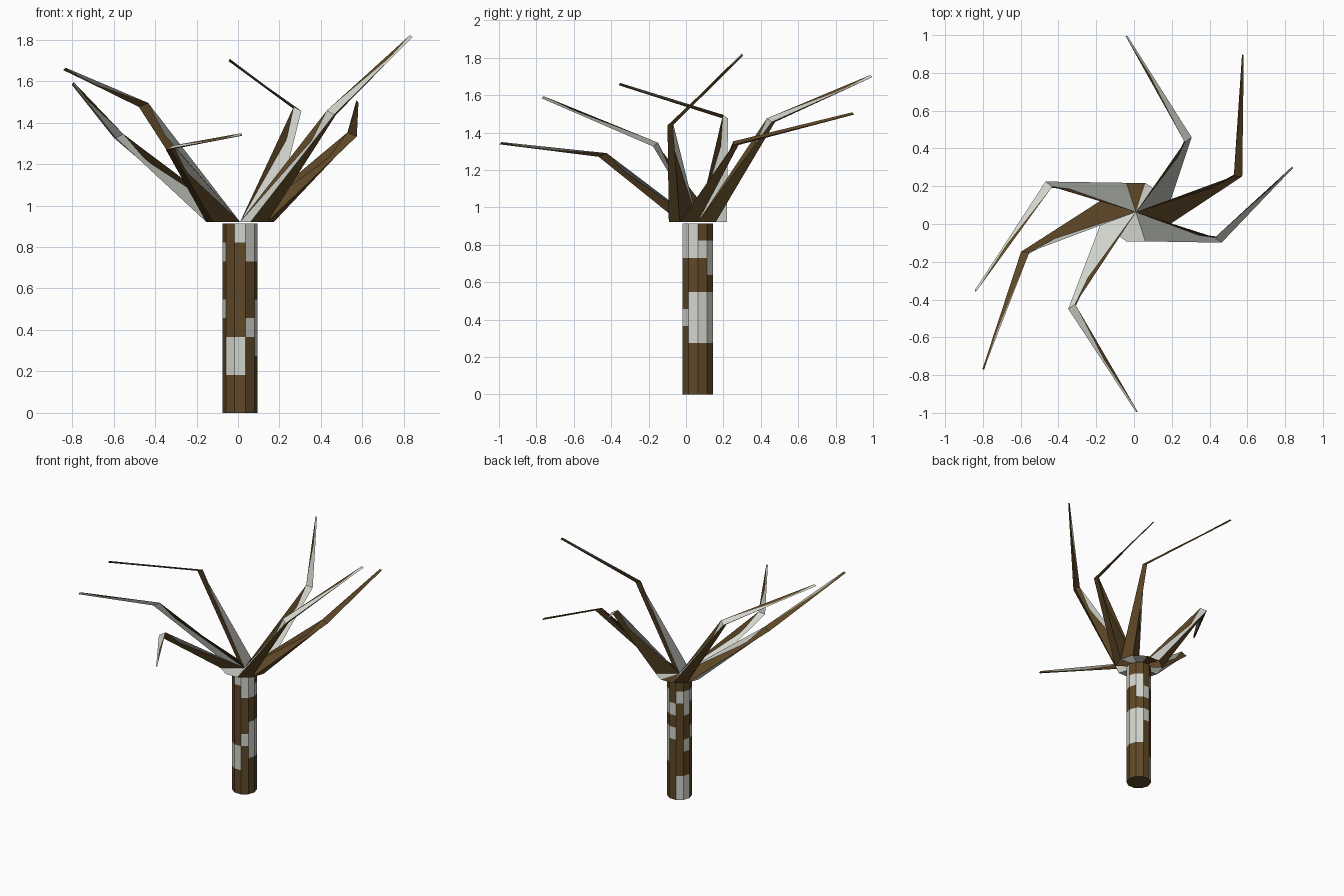
import bpy, bmesh
from math import cos, sin, radians
from mathutils import Vector

if "Cube" in bpy.data.objects:
    bpy.data.objects.remove(bpy.data.objects["Cube"])

SIDES, ROWS, STEP = 10, 10, 36
CX, CY = 0.01, 0.063
TRUNK_R, TRUNK_H = 0.085, 0.913
CROWN_R, CROWN_Z = 0.163, 0.921


def material(name, rgb):
    m = bpy.data.materials.new(name)
    m.diffuse_color = (*rgb, 1)
    m.use_nodes = True
    m.node_tree.nodes["Principled BSDF"].inputs["Base Color"].default_value = m.diffuse_color
    return m


MATS = [material("brown_bark", (0.115, 0.065, 0.02)),
        material("pale_bark", (0.64, 0.66, 0.60))]


def polar(r, deg, z):
    a = radians(deg)
    return Vector((CX + r * cos(a), CY + r * sin(a), z))


def finish(bm, name):
    me = bpy.data.meshes.new(name)
    bm.to_mesh(me)
    bm.free()
    for m in MATS:
        me.materials.append(m)
    ob = bpy.data.objects.new(name, me)
    bpy.context.collection.objects.link(ob)
    return ob


def face(bm, verts, mat):
    bm.faces.new(verts).material_index = mat


# trunk: ten-sided column with pale bark patches, column -> pale rows
PALE = {0: (3, 4, 5, 8), 1: (3, 4, 5, 7, 8), 2: (5, 7), 3: (0, 1, 8),
        4: (0, 1, 4, 7, 8), 5: (5, 8), 6: (2, 3), 7: (2, 3, 9),
        8: (4, 8, 9), 9: (3, 4, 5, 8, 9)}
bm = bmesh.new()
rings = [[bm.verts.new(polar(TRUNK_R, STEP * k, TRUNK_H * r / ROWS))
          for k in range(SIDES)] for r in range(ROWS + 1)]
for r in range(ROWS):
    for k in range(SIDES):
        n = (k + 1) % SIDES
        face(bm, (rings[r][k], rings[r][n], rings[r + 1][n], rings[r + 1][k]),
             int(r in PALE[k]))
face(bm, rings[0][::-1], 0)
face(bm, rings[-1], 0)
finish(bm, "trunk")

# crown: flat wedges between the branches
bm = bmesh.new()
for k, mat in ((1, 1), (2, 0), (6, 1), (7, 1)):
    face(bm, [bm.verts.new(p) for p in (polar(0, 0, CROWN_Z),
         polar(CROWN_R, STEP * k, CROWN_Z),
         polar(CROWN_R, STEP * (k + 1), CROWN_Z))], mat)
finish(bm, "crown_wedges")


# branches: wedge cross-section, twisted and narrowed to elbow and tip
def section(centre, deg, scale, tilt):
    a, t = radians(deg), radians(tilt)
    out = Vector((cos(a) * cos(t), sin(a) * cos(t), -sin(t)))
    side = Vector((-sin(a), cos(a), 0))
    half = radians(STEP / 2)
    length, w = CROWN_R * cos(half), CROWN_R * sin(half)
    c = Vector(centre)
    return [c + scale * (out * u + side * v) for u, v in
            ((-length * 2 / 3, 0), (length / 3, -w), (length / 3, w))]


# wedge index, elbow, tip, colours of (start side, outer, end side)
BRANCHES = [
    (8, (0.455, -0.08, 1.445), (0.837, 0.300, 1.815), (1, 0, 0)),
    (9, (0.555, 0.262, 1.340), (0.575, 0.893, 1.500), (0, 0, 0)),
    (0, (0.285, 0.456, 1.463), (-0.040, 0.993, 1.700), (1, 0, 0)),
    (3, (-0.460, 0.206, 1.482), (-0.838, -0.354, 1.657), (1, 0, 0)),
    (4, (-0.580, -0.157, 1.332), (-0.796, -0.767, 1.587), (0, 1, 1)),
    (5, (-0.328, -0.447, 1.277), (0.016, -0.993, 1.341), (1, 0, 0)),
]
for i, (k, elbow, tip, cols) in enumerate(BRANCHES):
    mid = STEP * (k + 0.5)
    base = [polar(0, 0, CROWN_Z), polar(CROWN_R, STEP * k, CROWN_Z),
            polar(CROWN_R, STEP * (k + 1), CROWN_Z)]
    bm = bmesh.new()
    loops = [[bm.verts.new(p) for p in pts] for pts in
             (base, section(elbow, mid + 36, 0.30, 25),
              section(tip, mid + 72, 0.10, 50))]
    for lo, hi in zip(loops, loops[1:]):
        for e in range(3):
            n = (e + 1) % 3
            face(bm, (lo[e], lo[n], hi[n], hi[e]), cols[e])
    face(bm, loops[-1], cols[0])
    finish(bm, f"branch_{i + 1}")
